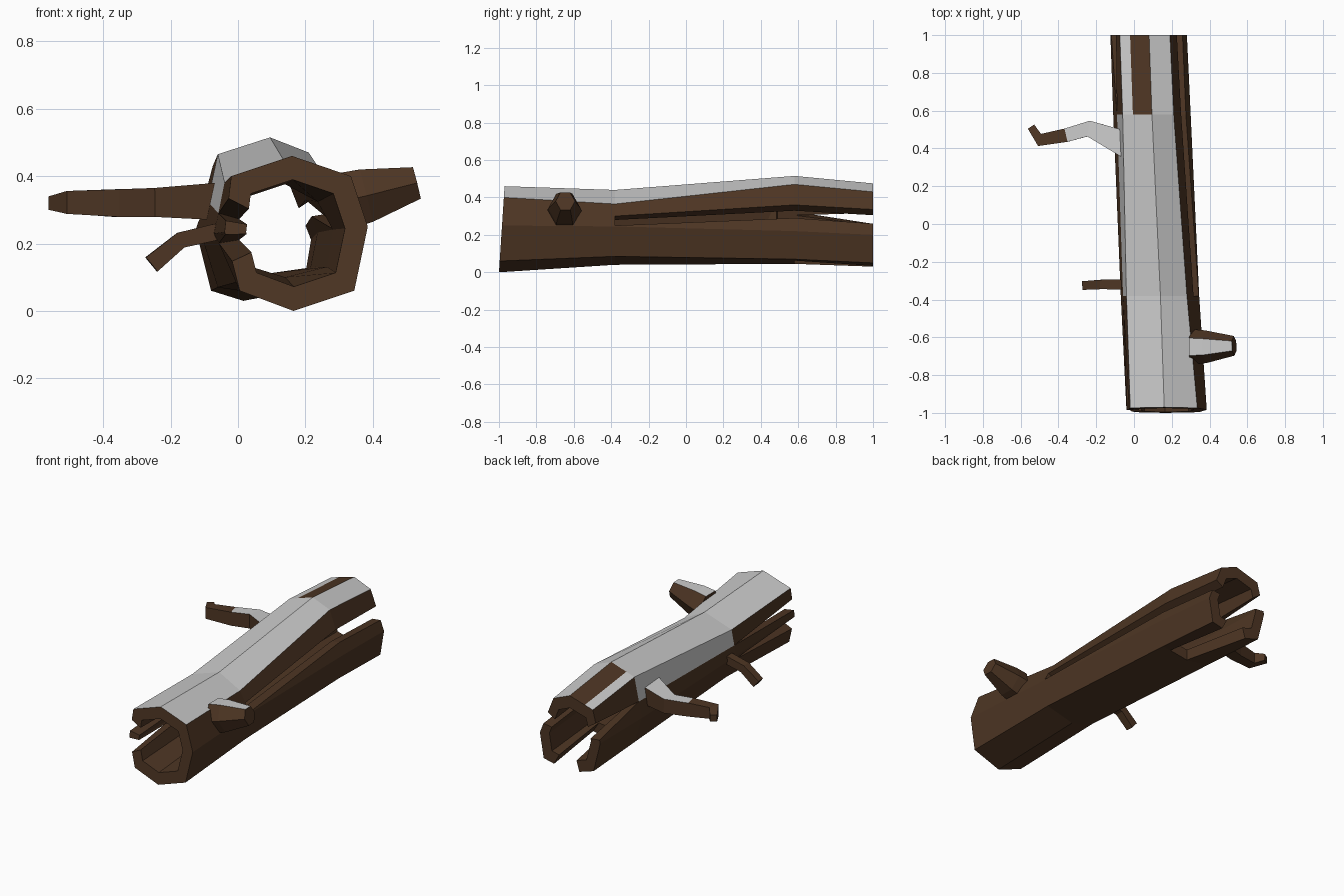
import bpy, bmesh, math
from mathutils import Vector

if "Cube" in bpy.data.objects:
    bpy.data.objects.remove(bpy.data.objects["Cube"])

bark = bpy.data.materials.new("bark")
bark.diffuse_color = (0.075, 0.036, 0.017, 1)
bark.use_nodes = True
bark.node_tree.nodes["Principled BSDF"].inputs["Base Color"].default_value = bark.diffuse_color
snow = bpy.data.materials.new("snow")
snow.diffuse_color = (0.8, 0.8, 0.8, 1)
snow.use_nodes = True
snow.node_tree.nodes["Principled BSDF"].inputs["Base Color"].default_value = snow.diffuse_color

# Octagonal cross-sections (x, z), clockwise from the top, at four stations along y
YS = [-1, -0.38, 0.58, 1]
SECTIONS = [
    [(.16, .46), (.335, .40), (.385, .25), (.345, .06), (.165, 0), (.005, .06), (-.04, .235), (-.02, .40)],
    [(.14, .44), (.28, .365), (.345, .245), (.32, .085), (.14, .04), (-.005, .085), (-.07, .23), (-.04, .38)],
    [(.095, .515), (.21, .47), (.30, .22), (.27, .07), (.095, .045), (-.06, .07), (-.11, .23), (-.06, .465)],
    [(.08, .475), (.19, .43), (.28, .20), (.255, .05), (.08, .01), (-.08, .06), (-.125, .24), (-.075, .43)],
]
INNER = 0.69


def wall_point(station, u, scale):
    """Point at octagon parameter u (0 = top, 2 = right, 4 = bottom, 6 = left)."""
    pts = [Vector(p) for p in SECTIONS[station]]
    centre = sum(pts, Vector((0, 0))) / 8
    i = math.floor(u)
    p = pts[i % 8].lerp(pts[(i + 1) % 8], u - i)
    p = centre + (p - centre) * scale
    y = YS[station] + (0.03 * p.y / 0.46 if station == 0 else 0)
    return Vector((p.x, y, p.y))


def make_object(name, bm):
    bmesh.ops.recalc_face_normals(bm, faces=bm.faces)
    me = bpy.data.meshes.new(name)
    bm.to_mesh(me)
    bm.free()
    me.materials.append(bark)
    me.materials.append(snow)
    ob = bpy.data.objects.new(name, me)
    bpy.context.collection.objects.link(ob)
    return ob


def strip(name, rows, snowy=lambda span, u: False, cuts=()):
    """Thick piece of log wall; rows = (station, u start, u end)."""
    bm = bmesh.new()
    mids = list(range(math.floor(rows[0][1]) + 1, math.ceil(rows[0][2])))
    rings, params = [], []
    for st, a, b in rows:
        us = sorted([a, b] + mids + list(cuts))
        params.append(us)
        outer = [bm.verts.new(wall_point(st, u, 1)) for u in us]
        inner = [bm.verts.new(wall_point(st, u, INNER)) for u in us]
        rings.append((outer, inner))
    n = len(params[0])
    for k in range(len(rows) - 1):
        (o1, i1), (o2, i2) = rings[k], rings[k + 1]
        for j in range(n - 1):
            f = bm.faces.new((o1[j], o1[j + 1], o2[j + 1], o2[j]))
            f.material_index = int(snowy(rows[k][0], (params[k][j] + params[k][j + 1]) / 2))
            bm.faces.new((i1[j], i2[j], i2[j + 1], i1[j + 1]))
        for j in (0, n - 1):
            bm.faces.new((o1[j], o2[j], i2[j], i1[j]))
    for o, i in (rings[0], rings[-1]):
        for j in range(n - 1):
            bm.faces.new((o[j], i[j], i[j + 1], o[j + 1]))
    return make_object(name, bm)


def back_snow(span, u):
    if span == 1:
        return u < 1
    return -1 < u < -0.65 or 0 < u < 1


# Hollow log, split by cracks
strip("log_front", [(0, -1.4, 5.5), (1, -1.6, 5.8)], lambda s, u: -1 < u < 1)
strip("log_front_splinter", [(0, 5.95, 6.2), (1, 5.8, 6.4)])
strip("log_back_upper", [(1, -1.6, 1.54), (2, -1.6, 1.44), (3, -1.4, 1.41)], back_snow, (-0.65,))
strip("log_middle_lower", [(1, 1.96, 6.4), (2, 1.72, 6.4)])
strip("log_back_right", [(2, 1.72, 3.3), (3, 1.74, 3.4)])
strip("log_back_left", [(2, 4.0, 6.4), (3, 4.4, 6.1)])


def branch(name, path, sides, snow_x=None):
    """Tapered tube; path = (x, y, z, half width, half height)."""
    bm = bmesh.new()
    pts = [Vector(p[:3]) for p in path]
    rings = []
    for i, p in enumerate(path):
        t = (pts[min(i + 1, len(pts) - 1)] - pts[max(i - 1, 0)]).normalized()
        side = t.cross(Vector((0, 0, 1))).normalized()
        up = side.cross(t)
        ring = []
        for k in range(sides):
            a = 2 * math.pi * (k + 0.5) / sides + math.pi / 2
            c = 1 / math.cos(math.pi / sides)
            ring.append(bm.verts.new(pts[i] + side * math.cos(a) * c * p[3] + up * math.sin(a) * c * p[4]))
        rings.append(ring)
    for r1, r2 in zip(rings, rings[1:]):
        for k in range(sides):
            m = (k + 1) % sides
            bm.faces.new((r1[k], r1[m], r2[m], r2[k]))
    bm.faces.new(rings[0])
    bm.faces.new(rings[-1])
    bmesh.ops.recalc_face_normals(bm, faces=bm.faces)
    if snow_x:
        for f in bm.faces:
            if f.normal.z > 0.6 and snow_x[0] < f.calc_center_median().x < snow_x[1]:
                f.material_index = 1
    return make_object(name, bm)


# Branches
branch("crooked_branch", [(-.04, .42, .325, .07, .055), (-.24, .505, .322, .042, .043),
                          (-.36, .47, .32, .036, .041), (-.50, .445, .322, .033, .034),
                          (-.545, .515, .32, .02, .02)], 4, (-.36, 0))
branch("broken_stub", [(.31, -.65, .325, .08, .085), (.38, -.65, .342, .075, .08),
                       (.53, -.645, .38, .045, .048)], 6, (.3, .6))
branch("twig", [(-.04, -.32, .24, .026, .025), (-.17, -.32, .21, .025, .024),
                (-.257, -.325, .138, .023, .027)], 4)
